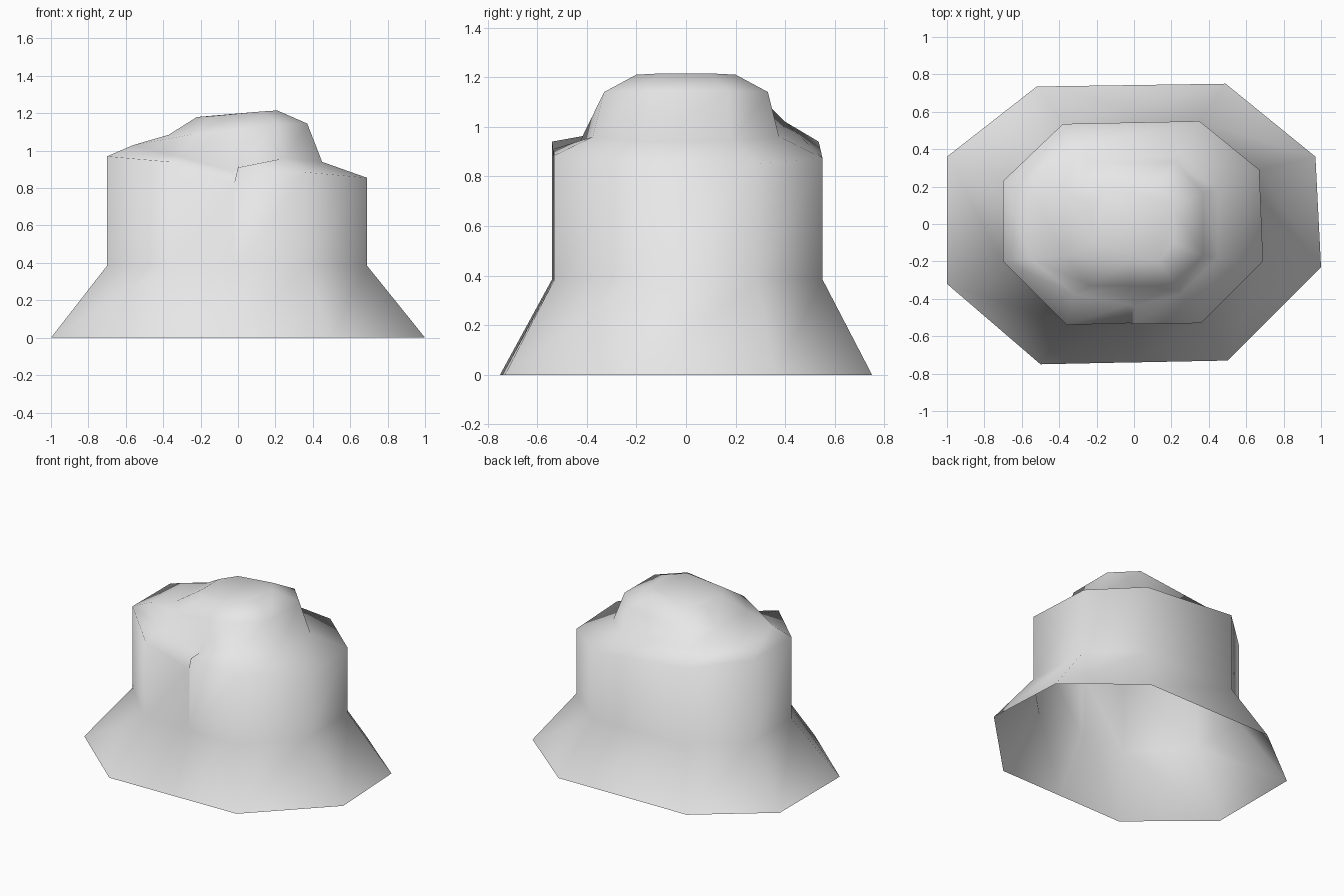
import bpy
import bmesh
from mathutils import Vector

default_cube = bpy.data.objects.get("Cube")
if default_cube:
    bpy.data.objects.remove(default_cube, do_unlink=True)


def make_material(name, color):
    material = bpy.data.materials.new(name)
    material.use_nodes = True
    material.diffuse_color = color
    material.node_tree.nodes["Principled BSDF"].inputs["Base Color"].default_value = color
    return material


def level_ring(outline, height):
    """Place a flat outline at one height."""
    return [Vector((x, y, height)) for x, y in outline]


def mirrored_ring(front_half, seam):
    """Complete a ring from its front half (right, front right, front left, left)."""
    half = [Vector(point) for point in front_half]
    back = [Vector((p.x, -p.y, p.z)) for p in reversed(half)]
    right, front_right, front_left, left = half
    seam_points = [Vector(point) for point in seam]
    return [front_right, *seam_points, front_left, left, *back, right]


def loft(name, rings, material):
    """Bridge the rings into one open sheet and close the last ring."""
    mesh = bpy.data.meshes.new(name)
    bm = bmesh.new()
    loops = [[bm.verts.new(point) for point in ring] for ring in rings]
    count = len(loops[0])
    for lower, upper in zip(loops, loops[1:]):
        for i in range(count):
            j = (i + 1) % count
            bm.faces.new((lower[i], lower[j], upper[j], upper[i]))
    bm.faces.new(loops[-1])
    for face in bm.faces:
        face.smooth = True
    bm.normal_update()
    bm.to_mesh(mesh)
    bm.free()
    mesh.materials.append(material)
    hat = bpy.data.objects.new(name, mesh)
    bpy.context.collection.objects.link(hat)
    return hat


# Outlines run from the front right corner, over the front seam, around the left
brim_outline = [(-.5, -.75), (-.02, -.74), (0, -.74), (.5, -.73), (1, -.23),
                (.97, .36), (.49, .75), (-.52, .735), (-1, .36), (-1, -.32)]
crown_outline = [(-.36, -.54), (-.02, -.53), (0, -.535), (.36, -.53), (.69, -.2),
                 (.67, .29), (.35, .55), (-.38, .535), (-.7, .23), (-.7, -.2)]

# Uneven upper edge of the crown, dipping at the front seam
rim_heights = [.94, .825, .91, .885, .855, .85, .875, .94, .97, .97]
crown_rim = [Vector((x, y, z)) for (x, y), z in zip(crown_outline, rim_heights)]

# Folded top: dome foot, dome shoulder and tilted cap
dome_foot = mirrored_ring(
    [(-.56, -.18, 1.03), (-.32, -.375, .97), (.25, -.375, .96), (.45, -.18, .94)],
    [(-.03, -.43, .89), (0, -.44, .915)])
dome_foot[7] += Vector((0, .025, .05))
dome_shoulder = mirrored_ring(
    [(-.37, -.17, 1.085), (-.23, -.33, 1.09), (.22, -.33, 1.14), (.37, -.17, 1.145)],
    [(-.02, -.33, 1.11), (0, -.33, 1.115)])
dome_cap = mirrored_ring(
    [(-.22, -.1, 1.18), (-.14, -.2, 1.185), (.13, -.2, 1.21), (.21, -.1, 1.215)],
    [(-.02, -.2, 1.196), (0, -.2, 1.198)])

felt = make_material("light grey felt", (.8, .8, .8, 1))
loft("bucket_hat",
     [level_ring(brim_outline, 0), level_ring(crown_outline, .385),
      crown_rim, dome_foot, dome_shoulder, dome_cap],
     felt)
